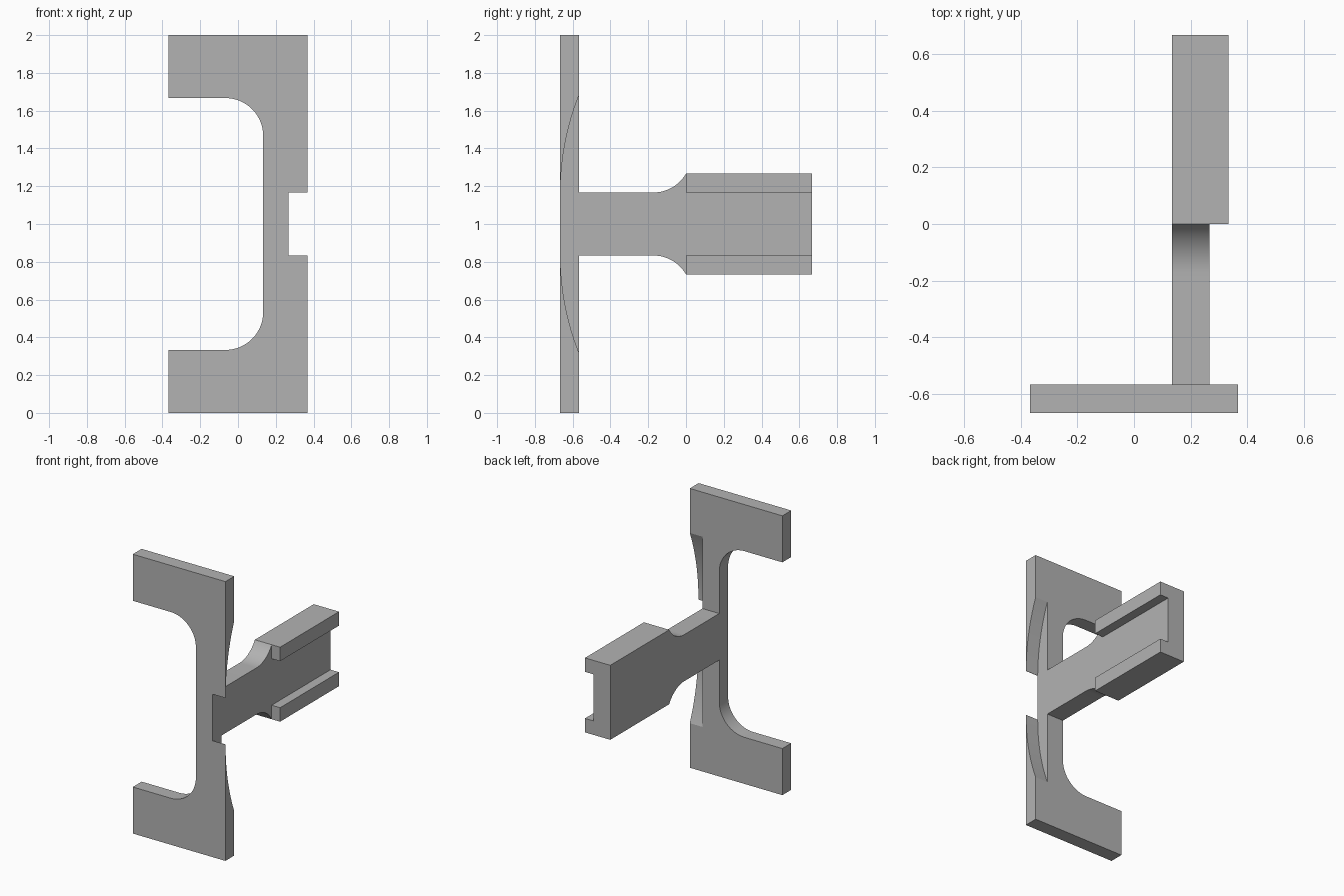
import bpy, bmesh, math

cube = bpy.data.objects.get("Cube")
if cube:
    bpy.data.objects.remove(cube, do_unlink=True)

U = 1 / 30            # design module
WEB_IN, WEB_OUT = 4 * U, 8 * U
NECK = 35 * U         # upper edge of the arm and of the notch
FRONT, BACK = -20 * U, -17 * U

grey = bpy.data.materials.new("plain grey")
grey.use_nodes = True
grey.diffuse_color = (0.45, 0.45, 0.45, 1)
grey.node_tree.nodes["Principled BSDF"].inputs["Base Color"].default_value = (0.45, 0.45, 0.45, 1)


def arc(ca, cb, r, start, end, n=16):
    angles = [math.radians(start + (end - start) * i / n) for i in range(n + 1)]
    return [(ca + r * math.cos(t), cb + r * math.sin(t)) for t in angles]


def mirrored(upper):
    """Close a profile by mirroring its upper half about z = 1."""
    return upper + [(a, 2 - z) for a, z in reversed(upper)]


def prism(name, profile, axis, lo, hi):
    """Extrude an (a, z) profile along the x or y axis."""
    def place(a, z, d):
        return (d, a, z) if axis == "x" else (a, d, z)
    bm = bmesh.new()
    face = bm.faces.new([bm.verts.new(place(a, z, lo)) for a, z in profile])
    out = bmesh.ops.extrude_face_region(bm, geom=[face])
    verts = [v for v in out["geom"] if isinstance(v, bmesh.types.BMVert)]
    bmesh.ops.translate(bm, verts=verts, vec=place(0, 0, hi - lo))
    bmesh.ops.recalc_face_normals(bm, faces=bm.faces)
    mesh = bpy.data.meshes.new(name)
    bm.to_mesh(mesh)
    bm.free()
    mesh.materials.append(grey)
    obj = bpy.data.objects.new(name, mesh)
    bpy.context.collection.objects.link(obj)
    return obj


def activate(obj):
    bpy.ops.object.select_all(action="DESELECT")
    obj.select_set(True)
    bpy.context.view_layer.objects.active = obj


# C-shaped front plate with a notch in its outer edge
plate = prism("front_plate", mirrored(
    [(WEB_OUT, NECK), (11 * U, NECK), (11 * U, 2), (-11 * U, 2), (-11 * U, 50 * U)]
    + arc(-2 * U, 44 * U, 6 * U, 90, 0)), "y", FRONT, BACK)

# Curved relief that thins the outer edge towards the notch
R = 1.4
cutter = prism("relief_cutter", mirrored(
    arc(FRONT + 0.002 + R, NECK, R, 152, 180, 24)), "x", WEB_OUT, 0.5)
cutter.hide_render = True
cut = plate.modifiers.new("relief", "BOOLEAN")
cut.operation, cut.solver, cut.object = "DIFFERENCE", "EXACT", cutter
activate(plate)
bpy.ops.object.modifier_apply(modifier=cut.name)
bpy.data.objects.remove(cutter, do_unlink=True)

# Arm flaring out to the channel
arm = prism("arm", mirrored(
    [(BACK, NECK)] + arc(-6 * U * math.cos(math.radians(30)), 41 * U, 6 * U, -90, -30)),
    "x", WEB_IN, WEB_OUT)

# Rear channel, open towards the outer side
channel = prism("rear_channel", mirrored(
    [(WEB_OUT, NECK), (10 * U, NECK), (10 * U, 38 * U), (WEB_IN, 38 * U)]), "y", 0, 20 * U)

for part in (plate, arm, channel):
    activate(part)
    bpy.ops.object.shade_smooth_by_angle(angle=math.radians(20))
